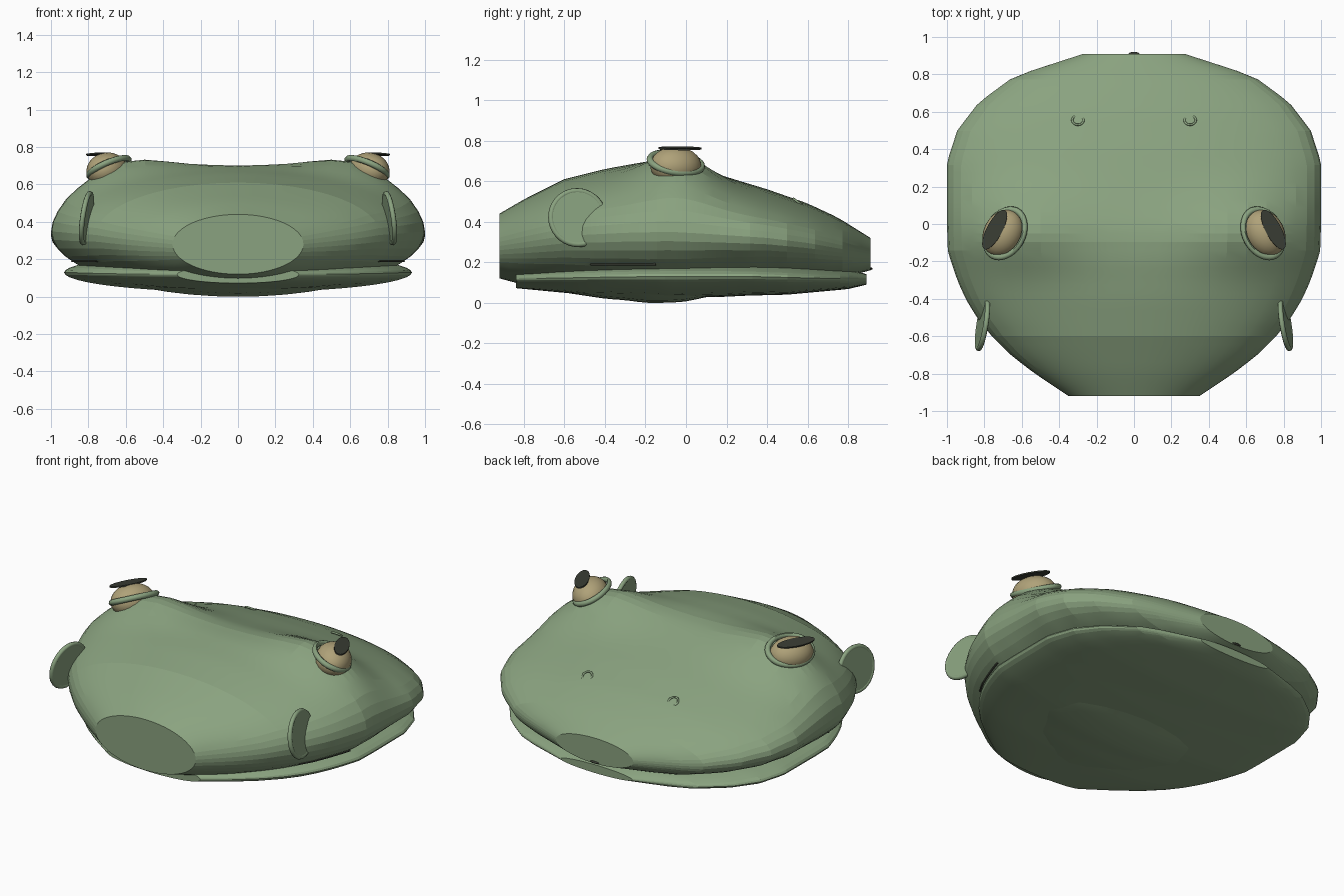
import bpy, bmesh, math
from mathutils import Matrix, Vector

if "Cube" in bpy.data.objects:
    bpy.data.objects.remove(bpy.data.objects["Cube"])


def material(name, col):
    m = bpy.data.materials.new(name)
    m.diffuse_color = (*col, 1)
    m.use_nodes = True
    m.node_tree.nodes["Principled BSDF"].inputs["Base Color"].default_value = m.diffuse_color
    return m


GREEN = material("skin green", (0.255, 0.365, 0.215))
TAN = material("eye tan", (0.43, 0.36, 0.19))
DARK = material("pupil dark", (0.04, 0.045, 0.033))


def finish(name, bm, mat, smooth=None):
    bmesh.ops.recalc_face_normals(bm, faces=bm.faces)
    me = bpy.data.meshes.new(name)
    bm.to_mesh(me)
    bm.free()
    me.materials.append(mat)
    ob = bpy.data.objects.new(name, me)
    bpy.context.collection.objects.link(ob)
    if smooth:
        bpy.context.view_layer.objects.active = ob
        ob.select_set(True)
        bpy.ops.object.shade_smooth_by_angle(angle=math.radians(smooth))
        ob.select_set(False)
    return ob


def lerp(table, y):
    for a, b in zip(table, table[1:]):
        if y <= b[0]:
            t = max(0, (y - a[0]) / (b[0] - a[0]))
            return a[1] + (b[1] - a[1]) * t
    return table[-1][1]


def loft(name, y0, y1, section, bump, rings=40, segs=48):
    # stack of elliptical rings along y with flat end caps
    bm = bmesh.new()
    loops = []
    for i in range(rings + 1):
        y = y0 + (y1 - y0) * i / rings
        w, cz, rz = section(y)
        loop = []
        for k in range(segs):
            a = 2 * math.pi * k / segs
            x, s = w * math.cos(a), math.sin(a)
            z = cz + rz * s + bump(x, y) * min(1, max(0, s / 0.4))
            loop.append(bm.verts.new((x, y, z)))
        loops.append(loop)
    for p, q in zip(loops, loops[1:]):
        for k in range(segs):
            n = (k + 1) % segs
            bm.faces.new((p[k], p[n], q[n], q[k]))
    bm.faces.new(loops[0])
    bm.faces.new(loops[-1])
    return finish(name, bm, GREEN, 8)


def torus(name, major, minor, matrix, mat):
    bm = bmesh.new()
    n, m = 36, 8
    v = [[bm.verts.new(((major + minor * math.cos(b)) * math.cos(a),
                        (major + minor * math.cos(b)) * math.sin(a), minor * math.sin(b)))
          for b in [2 * math.pi * j / m for j in range(m)]]
         for a in [2 * math.pi * i / n for i in range(n)]]
    for i in range(n):
        for j in range(m):
            i2, j2 = (i + 1) % n, (j + 1) % m
            bm.faces.new((v[i][j], v[i2][j], v[i2][j2], v[i][j2]))
    bm.transform(matrix)
    return finish(name, bm, mat, 50)


def disc(name, r, depth, matrix, mat):
    bm = bmesh.new()
    bmesh.ops.create_cone(bm, cap_ends=True, segments=32, radius1=r, radius2=r,
                          depth=depth, matrix=matrix)
    return finish(name, bm, mat, 40)


# head profiles: half width, top height and middle height along y
WIDTH = [(-.92, .35), (-.8, .53), (-.7, .66), (-.6, .76), (-.5, .84), (-.4, .9), (-.3, .945),
         (-.15, .995), (0, 1), (.33, 1), (.5, .945), (.65, .83), (.79, .64), (.91, .27)]
TOP = [(-.92, .44), (-.8, .51), (-.6, .61), (-.4, .66), (-.2, .695), (-.08, .70), (0, .685),
       (.2, .62), (.4, .56), (.6, .49), (.75, .42), (.91, .32)]
MID = [(-.92, .28), (-.6, .33), (-.3, .345), (-.08, .35), (.1, .34), (.4, .32), (.6, .295), (.91, .24)]
JAW_MID = [(-.84, .118), (-.3, .128), (.3, .13), (.89, .115)]
JAW_R = [(-.84, .046), (-.5, .085), (-.1, .105), (.2, .1), (.5, .085), (.8, .05), (.89, .026)]


def head_section(y):
    c = lerp(MID, y)
    return lerp(WIDTH, y), c, lerp(TOP, y) - c


def jaw_section(y):
    w = lerp(WIDTH, -.92 + (y + .84) * 1.83 / 1.73) * 0.93
    return w, lerp(JAW_MID, y), lerp(JAW_R, y)


def brow(x, y):
    return 0.1 * math.exp(-((abs(x) - .62) / .22) ** 2 / 2 - ((y + .02) / .15) ** 2 / 2)


loft("head", -.92, .91, head_section, brow)
loft("lower_jaw", -.84, .89, jaw_section, lambda x, y: 0)

T, R = Matrix.Translation, Matrix.Rotation
for sx, side in ((1, "right"), (-1, "left")):
    turn = R(math.radians(28) * sx, 4, 'Z')

    # eyeball
    bm = bmesh.new()
    bmesh.ops.create_uvsphere(bm, u_segments=24, v_segments=14, radius=1)
    bm.transform(T((.70 * sx, -.05, .675)) @ turn @ R(math.radians(15) * sx, 4, 'Y')
                 @ Matrix.Diagonal((.105, .132, .095, 1)))
    finish("eyeball_" + side, bm, TAN, 20)

    # eyelid ring
    torus("eyelid_" + side, 1, .13,
          T((.69 * sx, -.05, .69)) @ turn @ R(math.radians(28) * sx, 4, 'Y')
          @ Matrix.Diagonal((.11, .135, .13, 1)), GREEN)

    # slit pupil plate
    disc("pupil_" + side, 1, 1, T((.745 * sx, -.03, .762)) @ turn
         @ R(math.radians(8) * sx, 4, 'Y') @ Matrix.Diagonal((.042, .118, .008, 1)), DARK)

    # ear drum and its rim
    ear = T((.81 * sx, -.535, .42)) @ Vector((sx, .16, .14)).to_track_quat('Z', 'Y').to_matrix().to_4x4()
    disc("ear_drum_" + side, .135, .022, ear, GREEN)
    torus("ear_rim_" + side, .133, .014, ear, GREEN)

    # nostril
    torus("nostril_" + side, .03, .006,
          T((.3 * sx, .555, .495)) @ R(math.radians(-36), 4, 'X'), GREEN)

    # mouth corner line
    cu = bpy.data.curves.new("mouth_corner_" + side, 'CURVE')
    cu.dimensions = '3D'
    cu.bevel_depth = .006
    cu.bevel_resolution = 1
    sp = cu.splines.new('POLY')
    ys = [-.47 + .04 * i for i in range(9)]
    sp.points.add(len(ys) - 1)
    for p, y in zip(sp.points, ys):
        w, c, r = head_section(y)
        z = .19
        p.co = (sx * w * math.sqrt(1 - ((c - z) / r) ** 2), y, z, 1)
    cu.materials.append(DARK)
    bpy.context.collection.objects.link(bpy.data.objects.new(cu.name, cu))

# small mouth line mark at the snout tip
bm = bmesh.new()
bmesh.ops.create_uvsphere(bm, u_segments=12, v_segments=8, radius=1,
                          matrix=T((0, .91, .168)) @ Matrix.Diagonal((.03, .01, .007, 1)))
finish("mouth_mark", bm, DARK, 40)
